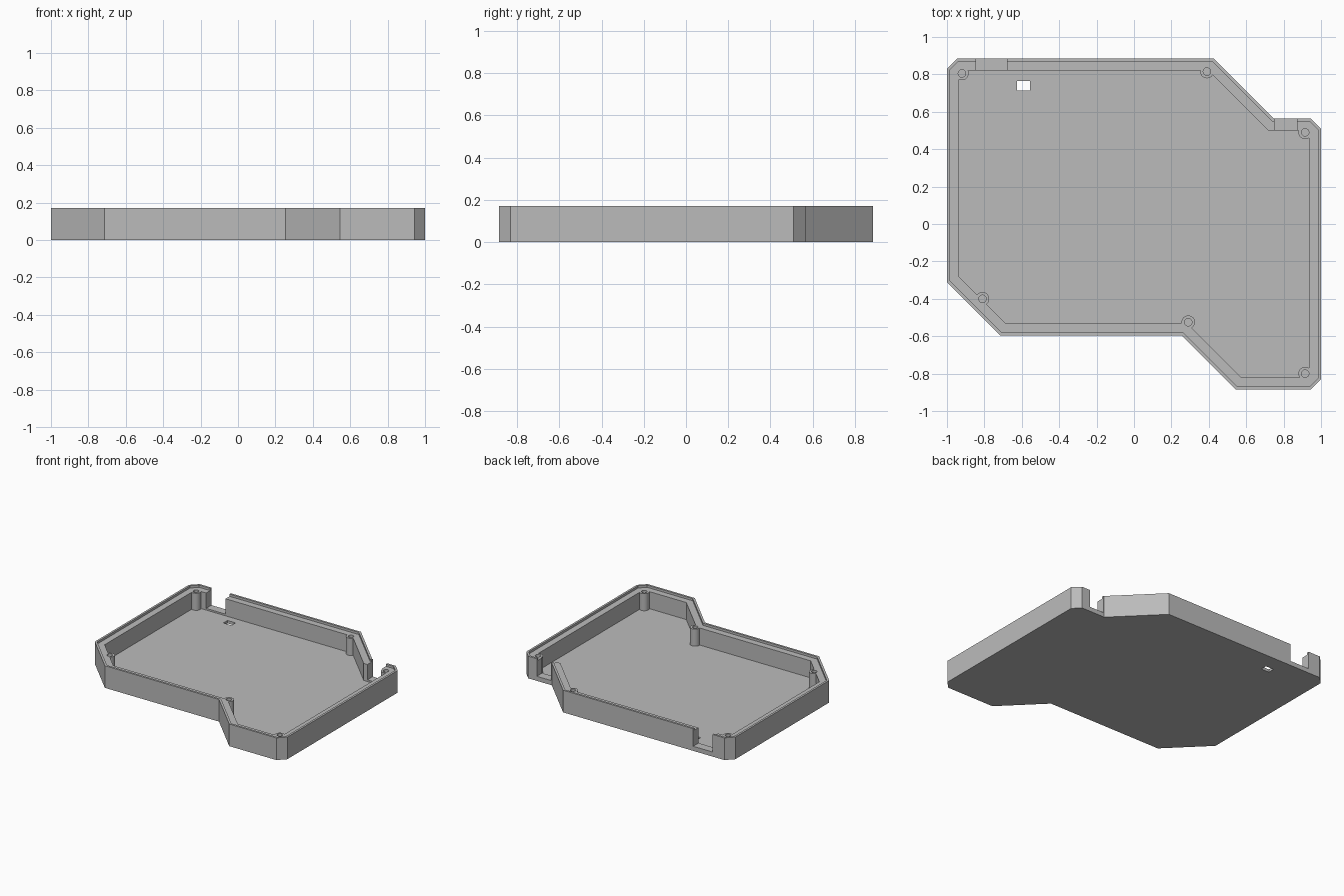
import bpy
import bmesh
from mathutils import Vector

if "Cube" in bpy.data.objects:
    bpy.data.objects.remove(bpy.data.objects["Cube"], do_unlink=True)

HEIGHT, LEDGE, FLOOR, NOTCH = 0.17, 0.153, 0.022, 0.035
LIP, WALL = 0.016, 0.065

# Clockwise outline of the tray
OUTLINE = [(-1, 0.83), (-0.945, 0.885), (0.425, 0.885), (0.745, 0.565),
           (0.945, 0.565), (1, 0.51), (1, -0.83), (0.945, -0.885),
           (0.545, -0.885), (0.255, -0.595), (-0.715, -0.595), (-1, -0.31)]
BOSSES = [(-0.92, 0.805), (0.39, 0.815), (0.915, 0.49),
          (0.915, -0.8), (0.29, -0.525), (-0.81, -0.4)]

gray = bpy.data.materials.new("plain gray")
gray.use_nodes = True
gray.diffuse_color = (0.5, 0.5, 0.5, 1)
gray.node_tree.nodes["Principled BSDF"].inputs["Base Color"].default_value = (0.5, 0.5, 0.5, 1)


def inset(points, dist):
    """Move every edge of a clockwise outline inward by dist."""
    pts = [Vector(p) for p in points]
    result = []
    for i, p in enumerate(pts):
        a = (p - pts[i - 1]).normalized()
        b = (pts[(i + 1) % len(pts)] - p).normalized()
        na, nb = Vector((a.y, -a.x)), Vector((b.y, -b.x))
        result.append(p + (na + nb) * dist / (1 + na.dot(nb)))
    return result


def add_object(name, bm):
    bmesh.ops.recalc_face_normals(bm, faces=bm.faces)
    mesh = bpy.data.meshes.new(name)
    bm.to_mesh(mesh)
    bm.free()
    mesh.materials.append(gray)
    obj = bpy.data.objects.new(name, mesh)
    bpy.context.collection.objects.link(obj)
    return obj


def prism(name, points, low, high):
    bm = bmesh.new()
    base = bm.faces.new([bm.verts.new((p[0], p[1], low)) for p in points])
    top = bmesh.ops.extrude_face_region(bm, geom=[base])["geom"]
    bmesh.ops.translate(bm, vec=(0, 0, high - low),
                        verts=[v for v in top if isinstance(v, bmesh.types.BMVert)])
    return add_object(name, bm)


def block(name, x0, x1, y0, y1, low, high):
    return prism(name, [(x0, y0), (x0, y1), (x1, y1), (x1, y0)], low, high)


def cylinder(name, center, radius, low, high):
    bm = bmesh.new()
    bmesh.ops.create_cone(bm, cap_ends=True, segments=32, radius1=radius,
                          radius2=radius, depth=high - low)
    bmesh.ops.translate(bm, vec=(*center, (low + high) / 2), verts=bm.verts)
    return add_object(name, bm)


def combine(target, tool, operation):
    """Apply a boolean, then discard the tool object."""
    mod = target.modifiers.new(operation.title(), 'BOOLEAN')
    mod.operation, mod.solver, mod.object = operation, 'EXACT', tool
    bpy.context.view_layer.objects.active = target
    bpy.ops.object.modifier_apply(modifier=mod.name)
    bpy.data.objects.remove(tool, do_unlink=True)


# Body with hollow interior
tray = prism("case_tray", OUTLINE, 0, HEIGHT)
combine(tray, prism("pocket", inset(OUTLINE, WALL), FLOOR, 0.3), 'DIFFERENCE')

# Screw bosses merged into the wall
for spot in BOSSES:
    combine(tray, cylinder("screw_boss", spot, 0.036, FLOOR / 2, 0.162), 'UNION')

# Stepped ledge inside the rim, which also trims the bosses flush
combine(tray, prism("ledge", inset(OUTLINE, LIP), LEDGE, 0.3), 'DIFFERENCE')

# Screw holes
for spot in BOSSES:
    combine(tray, cylinder("screw_hole", spot, 0.02, 0.04, 0.3), 'DIFFERENCE')

# Connector notches in the back walls and the slot through the floor
combine(tray, block("wide_notch", -0.845, -0.68, 0.8, 0.95, NOTCH, 0.3), 'DIFFERENCE')
combine(tray, block("narrow_notch", 0.75, 0.872, 0.48, 0.62, NOTCH, 0.3), 'DIFFERENCE')
combine(tray, block("floor_slot", -0.625, -0.557, 0.715, 0.765, -0.1, 0.1), 'DIFFERENCE')

# Round boss walls, crisp flat panels
bpy.ops.object.select_all(action='DESELECT')
tray.select_set(True)
bpy.context.view_layer.objects.active = tray
bpy.ops.object.shade_smooth_by_angle(angle=0.5)
